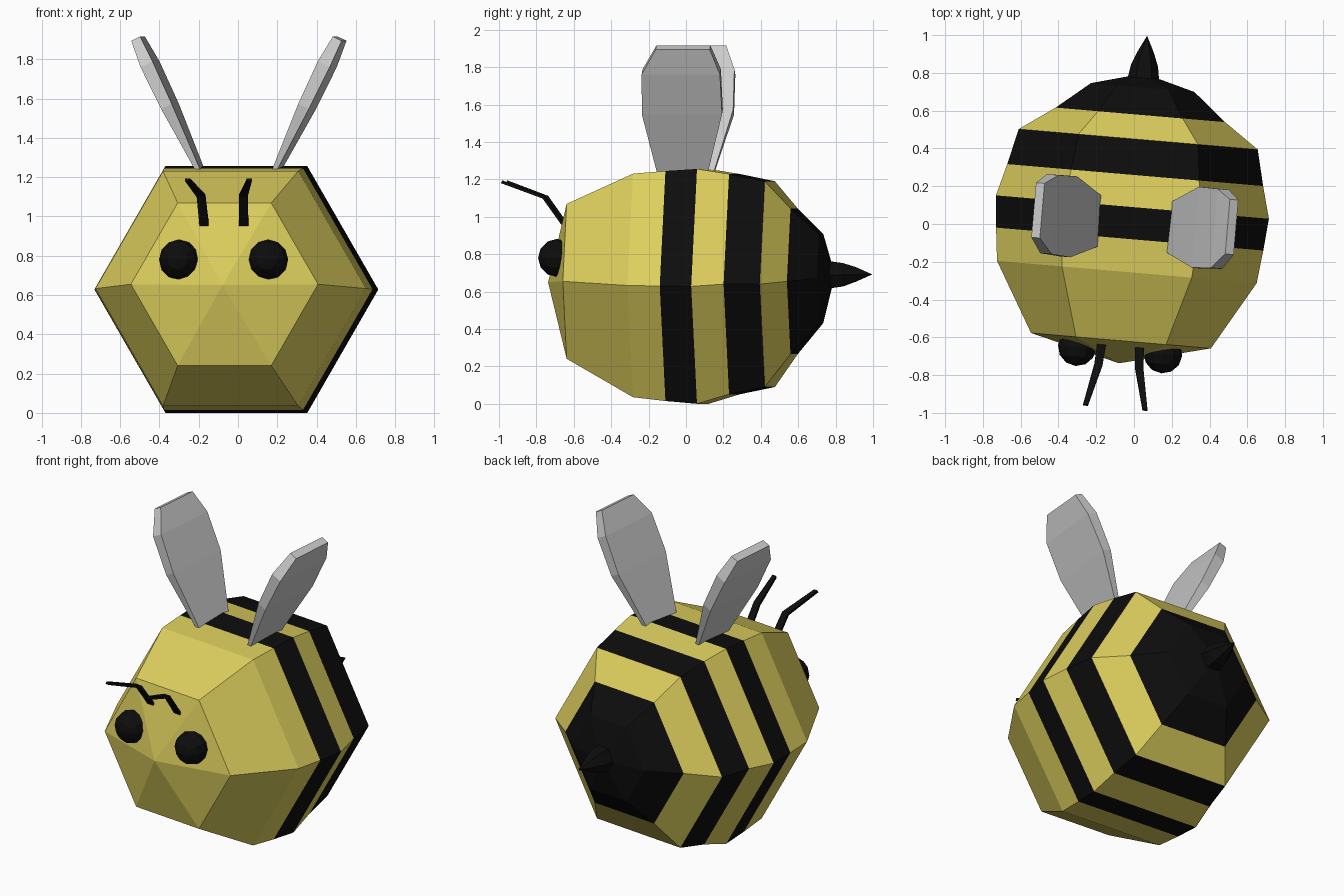
import bpy
import math
from mathutils import Vector

if "Cube" in bpy.data.objects:
    bpy.data.objects.remove(bpy.data.objects["Cube"])

YAW = math.radians(-4.9)      # the whole insect is turned slightly
OFFSET_X = -0.016


def material(name, color):
    m = bpy.data.materials.new(name)
    m.diffuse_color = color
    m.use_nodes = True
    m.node_tree.nodes["Principled BSDF"].inputs["Base Color"].default_value = m.diffuse_color
    return m


YELLOW = material("yellow", (0.72, 0.62, 0.11, 1))
BLACK = material("black", (0.004, 0.004, 0.004, 1))


def place(name, verts, faces, mats=(), slots=None):
    """Make a flat-shaded mesh object in the turned frame."""
    me = bpy.data.meshes.new(name)
    me.from_pydata([tuple(v) for v in verts], [], faces)
    for m in mats:
        me.materials.append(m)
    if slots:
        me.polygons.foreach_set("material_index", slots)
    ob = bpy.data.objects.new(name, me)
    ob.location.x = OFFSET_X
    ob.rotation_euler.z = YAW
    bpy.context.collection.objects.link(ob)
    # consistent outward normals
    import bmesh
    bm = bmesh.new()
    bm.from_mesh(me)
    bmesh.ops.recalc_face_normals(bm, faces=bm.faces)
    bm.to_mesh(me)
    bm.free()
    return ob


def loft(rings, start_tip=None, end_tip=None):
    """Bridge equal-sized rings; close the ends with a fan or one face."""
    n = len(rings[0])
    verts = [v for r in rings for v in r]
    faces = []
    bands = []
    for k in range(len(rings) - 1):
        for i in range(n):
            j = (i + 1) % n
            faces.append((k * n + i, k * n + j, (k + 1) * n + j, (k + 1) * n + i))
            bands.append(k)
    for base, tip, band in ((0, start_tip, -1),
                            ((len(rings) - 1) * n, end_tip, len(rings) - 1)):
        if tip is None:
            faces.append(tuple(range(base, base + n)))
            bands.append(band)
        else:
            verts.append(tip)
            for i in range(n):
                faces.append((base + i, base + (i + 1) % n, len(verts) - 1))
                bands.append(band)
    return verts, faces, bands


def ring(y, r, z, n=6):
    return [(r * math.cos(math.tau * i / n), y, z + r * math.sin(math.tau * i / n))
            for i in range(n)]


# Body: hexagonal barrel, (y, radius, centre z) per ring, with black bands
profile = [(-0.62, 0.478, 0.655), (-0.255, 0.69, 0.633), (-0.08, 0.71, 0.63),
           (0.09, 0.725, 0.628), (0.26, 0.68, 0.64), (0.45, 0.635, 0.64),
           (0.58, 0.45, 0.655), (0.725, 0.275, 0.67)]
verts, faces, bands = loft([ring(*p) for p in profile],
                           (0, -0.74, 0.65), (0, 0.80, 0.69))
place("striped_body", verts, faces, (YELLOW, BLACK),
      [int(b in (2, 4, 6, 7)) for b in bands])

# Stinger
verts, faces, _ = loft([ring(0.76, 0.085, 0.69), ring(0.84, 0.072, 0.69),
                        ring(0.91, 0.045, 0.692)], None, (0, 1.0, 0.692))
place("stinger", verts, faces, (BLACK,))

for side, label in ((-1, "left"), (1, "right")):
    # Wing: flat tapered paddle, (height, half width, half thickness, centre y)
    root = Vector((side * 0.195, 0, 1.235))
    along = Vector((side * 0.32, 0, 0.67)) / 0.67
    across = Vector((along.z, 0, -along.x)).normalized()
    sections = []
    for h, w, t, cy in ((0, 0.135, 0.012, 0.0), (0.325, 0.215, 0.03, 0.012),
                        (0.54, 0.21, 0.034, 0.015), (0.67, 0.145, 0.025, 0.03)):
        c = root + along * h + Vector((0.018, cy, 0))
        sections.append([c + across * (t * a) + Vector((0, w * b, 0))
                         for a, b in ((-1, -1), (1, -1), (1, 1), (-1, 1))])
    verts, faces, _ = loft(sections)
    place(label + "_wing", verts, faces)

    # Antenna: bent flat strip, (x, y, z, half width)
    sections = []
    for x, y, z, w in ((0.10, -0.63, 0.93, 0.024), (0.108, -0.755, 1.105, 0.022),
                       (0.158, -0.975, 1.187, 0.013)):
        c = Vector((side * x, y, z))
        sections.append([c + Vector((w * a, 0.004 * b, 0.007 * b))
                         for a, b in ((-1, -1), (1, -1), (1, 1), (-1, 1))])
    verts, faces, _ = loft(sections)
    place(label + "_antenna", verts, faces, (BLACK,))

    # Eye: small faceted ball
    rings = [[(side * 0.228 + x, y - 0.672, z) for x, y, z in
              ring(-0.102 * math.cos(a), 0.102 * math.sin(a), 0.78, 12)]
             for a in (math.pi * k / 6 for k in range(1, 6))]
    verts, faces, _ = loft(rings, (side * 0.228, -0.774, 0.78),
                           (side * 0.228, -0.57, 0.78))
    place(label + "_eye", verts, faces, (BLACK,))
